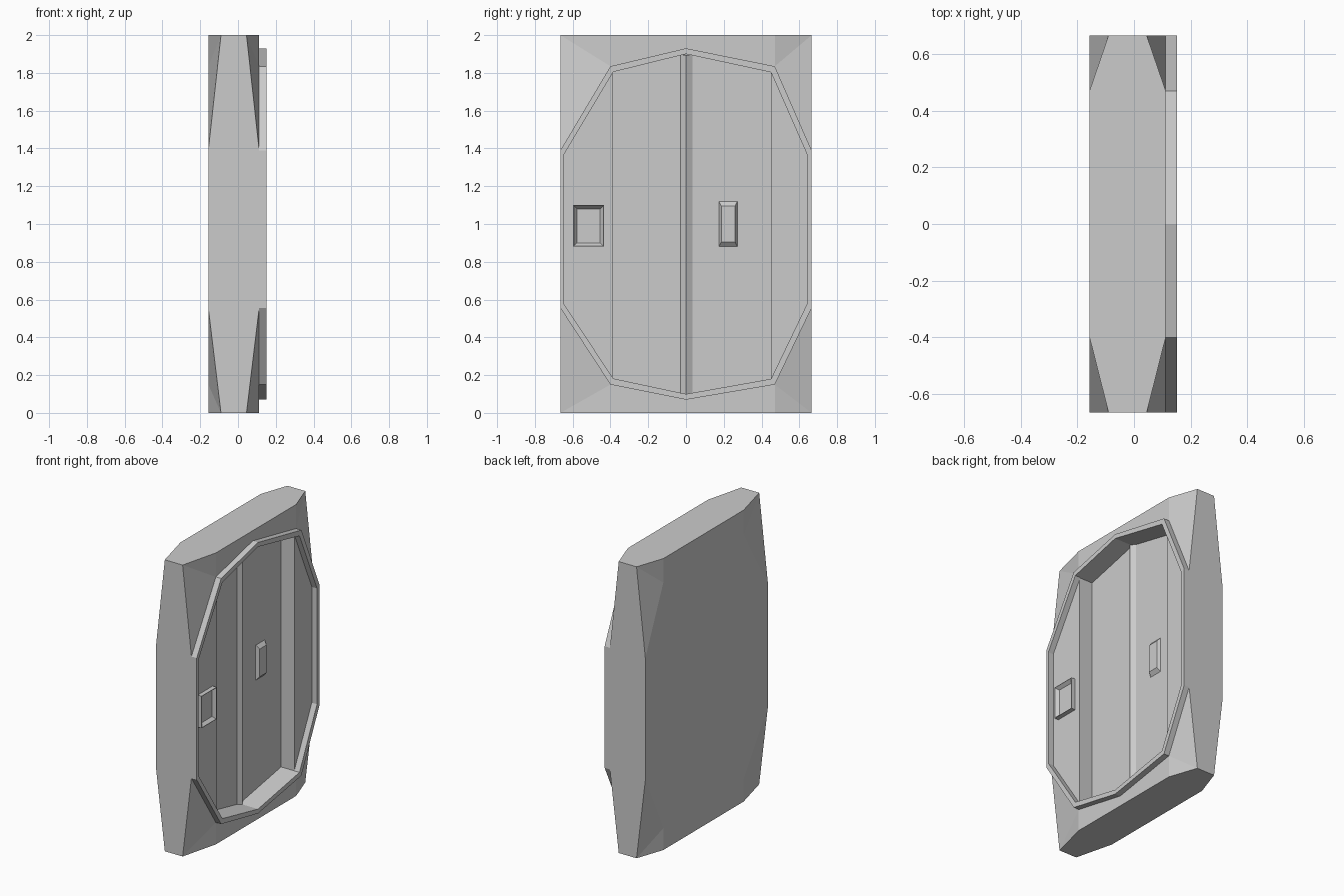
import bpy
import bmesh

old = bpy.data.objects.get("Cube")
if old:
    bpy.data.objects.remove(old, do_unlink=True)

grey = bpy.data.materials.new("plain_grey")
grey.use_nodes = True
colour = (0.6, 0.6, 0.6, 1)
grey.diffuse_color = colour
grey.node_tree.nodes["Principled BSDF"].inputs["Base Color"].default_value = colour

BACK, FACE, RIM, DOOR = -0.157, 0.112, 0.152, 0.012
W, H = 0.665, 2.0


def finish(name, bm):
    bmesh.ops.remove_doubles(bm, verts=bm.verts, dist=0.0001)
    bmesh.ops.recalc_face_normals(bm, faces=bm.faces)
    mesh = bpy.data.meshes.new(name)
    bm.to_mesh(mesh)
    bm.free()
    mesh.materials.append(grey)
    obj = bpy.data.objects.new(name, mesh)
    bpy.context.collection.objects.link(obj)
    return obj


def loft(name, rings, closed=False):
    """Join rings of equal length; each ring is (x, outline of y, z points)."""
    bm = bmesh.new()
    loops = [[bm.verts.new((x, y, z)) for y, z in pts] for x, pts in rings]
    pairs = list(zip(loops, loops[1:]))
    if closed:
        pairs.append((loops[-1], loops[0]))
    else:
        bm.faces.new(loops[0])
        bm.faces.new(loops[-1])
    for a, b in pairs:
        for i in range(len(a)):
            j = (i + 1) % len(a)
            bm.faces.new((a[i], a[j], b[j], b[i]))
    return finish(name, bm)


def rect(y0, y1, z0, z1, inset=0.0):
    return [(y0 + inset, z0 + inset), (y1 - inset, z0 + inset),
            (y1 - inset, z1 - inset), (y0 + inset, z1 - inset)]


# Wall block with pinched corners
bm = bmesh.new()


def face(*pts):
    bm.faces.new([bm.verts.new(p) for p in pts])


corners = [(-W, -0.40, 0, 0.15, 0.555), (W, 0.47, 0, 0.15, 0.555),
           (W, 0.47, H, 1.835, 1.39), (-W, -0.40, H, 1.835, 1.39)]
for x, pinched in ((BACK, -0.09), (FACE, 0.045)):
    flat = []
    for i, (yo, yi, ze, zi, zs) in enumerate(corners):
        corner = (pinched, yo, ze)
        side, knee, end = (x, yo, zs), (x, yi, zi), (x, yi, ze)
        face(corner, side, knee)
        face(corner, knee, end)
        flat += [side, knee, end] if i % 2 == 0 else [end, knee, side]
    face(*flat)
for z in (0, H):
    face((-0.09, -W, z), (0.045, -W, z), (FACE, -0.40, z), (FACE, 0.47, z),
         (0.045, W, z), (-0.09, W, z), (BACK, 0.47, z), (BACK, -0.40, z))
for y in (-W, W):
    face((-0.09, y, 0), (0.045, y, 0), (FACE, y, 0.555), (FACE, y, 1.39),
         (0.045, y, H), (-0.09, y, H), (BACK, y, 1.39), (BACK, y, 0.555))
wall = finish("wall_block", bm)

# Door recess cut into the wall
recess = [(-0.39, 0.183), (0, 0.10), (0.45, 0.18),
          (0.45, 1.803), (0, 1.90), (-0.39, 1.805)]
cutter = loft("recess_cutter", [(DOOR, recess), (0.3, recess)])
cutter.hide_render = True
cut = wall.modifiers.new("recess", "BOOLEAN")
cut.operation = "DIFFERENCE"
cut.solver = "EXACT"
cut.object = cutter
bpy.context.view_layer.objects.active = wall
bpy.ops.object.modifier_apply(modifier="recess")
bpy.data.objects.remove(cutter, do_unlink=True)

# Raised door frame
outer = [(-W, 0.555), (-0.40, 0.15), (0, 0.07), (0.47, 0.15), (W, 0.555),
         (W, 1.39), (0.47, 1.835), (0, 1.93), (-0.40, 1.835), (-W, 1.39)]
inner = [(-0.645, 0.575), (-0.385, 0.182), (0, 0.10), (0.45, 0.18), (0.64, 0.575),
         (0.64, 1.37), (0.45, 1.803), (0, 1.90), (-0.385, 1.805), (-0.645, 1.37)]
loft("door_frame", [(FACE, outer), (RIM, outer), (RIM, inner), (FACE, inner)], closed=True)

# Seal where the two door leaves meet
bm = bmesh.new()
ridge = [[bm.verts.new((x, y, z)) for x, y in
          ((DOOR, -0.03), (DOOR + 0.022, 0), (DOOR, 0.035))] for z in (0.10, 1.895)]
bm.faces.new(ridge[0])
bm.faces.new(ridge[1])
for i in range(3):
    j = (i + 1) % 3
    bm.faces.new((ridge[0][i], ridge[0][j], ridge[1][j], ridge[1][i]))
finish("door_seal", bm)

# Bevelled door handle
grip = (0.175, 0.272, 0.88, 1.12)
loft("door_handle", [(DOOR - 0.005, rect(*grip)), (DOOR, rect(*grip)),
                     (DOOR + 0.022, [(0.187, 0.905), (0.26, 0.905),
                                     (0.26, 1.095), (0.187, 1.095)])])

# Control box with a sunken panel
box = (-0.597, -0.434, 0.88, 1.10)
loft("control_box", [(FACE - 0.005, rect(*box)), (RIM - 0.01, rect(*box)),
                     (RIM - 0.01, rect(*box, 0.003)), (FACE + 0.008, rect(*box, 0.02))])
